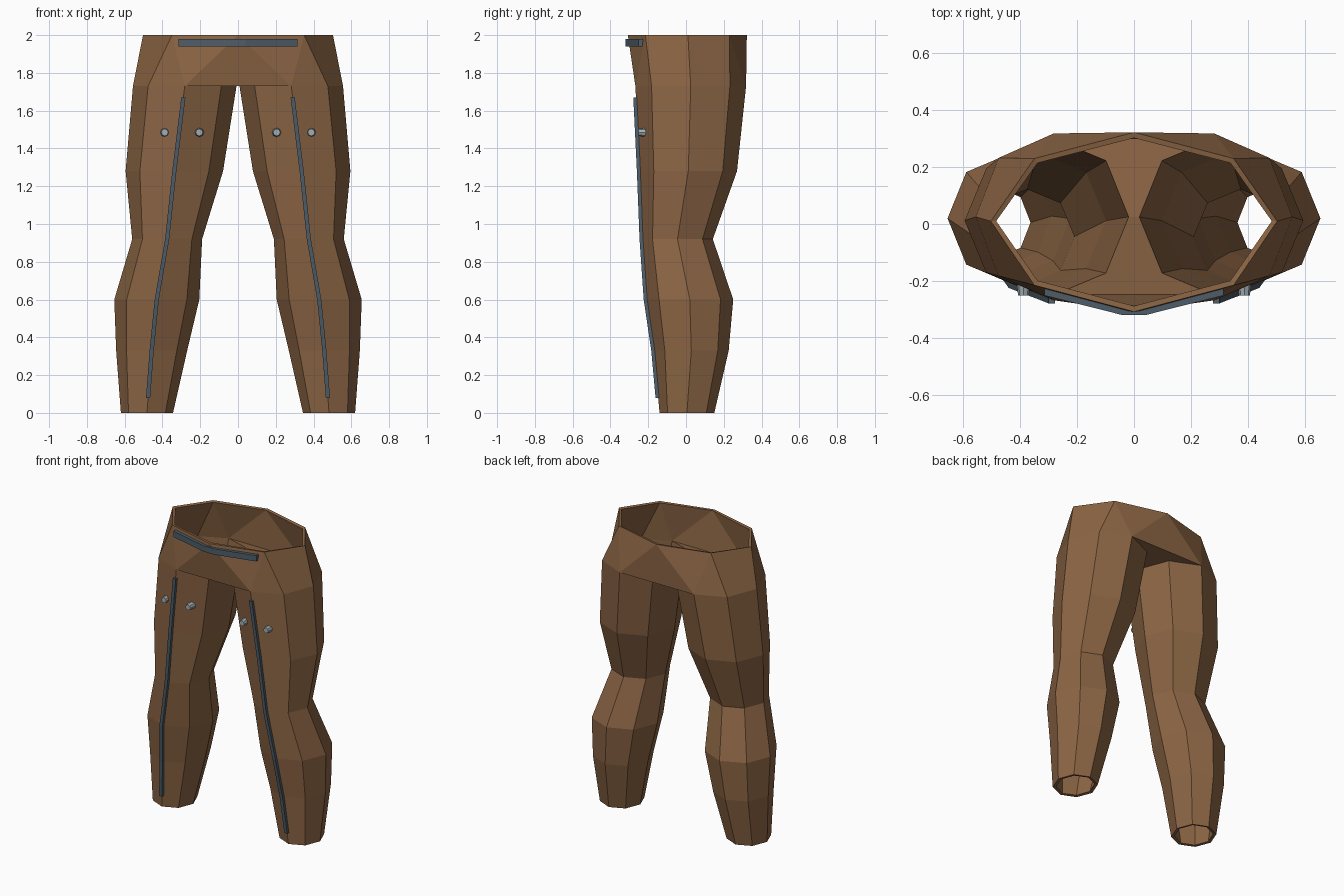
import bpy, bmesh
from math import cos, sin, pi
from mathutils import Vector

if "Cube" in bpy.data.objects:
    bpy.data.objects.remove(bpy.data.objects["Cube"])


def material(name, rgb):
    m = bpy.data.materials.new(name)
    m.diffuse_color = (*rgb, 1)
    m.use_nodes = True
    m.node_tree.nodes["Principled BSDF"].inputs["Base Color"].default_value = m.diffuse_color
    return m


LEATHER = material("brown_leather", (0.26, 0.13, 0.058))
TRIM = material("dark_blue_grey", (0.075, 0.11, 0.14))
METAL = material("pale_metal", (0.36, 0.42, 0.45))


def finish(bm, name, mat):
    me = bpy.data.meshes.new(name)
    bm.to_mesh(me)
    bm.free()
    me.materials.append(mat)
    ob = bpy.data.objects.new(name, me)
    bpy.context.collection.objects.link(ob)
    return ob


# leg rings from hem to hip: z, centre x, centre y, radius x, radius y
RINGS = [(0, .482, .005, .138, .145), (.33, .457, .028, .188, .198),
         (.6, .43, .02, .225, .23), (.92, .375, -.045, .185, .187),
         (1.28, .337, .012, .258, .258), (1.73, .282, .025, .274, .293)]
# waist, front round to the back on one side
WAIST = [(0, -.308), (.35, -.215), (.503, .01), (.35, .23), (0, .322)]

# trousers: two eight-sided legs joined to a faceted hip and open waist
bm = bmesh.new()
hips = {}
for s in (-1, 1):
    prev = None
    for z, cx, cy, rx, ry in RINGS:
        # index 0 front, 2 outer, 4 back, 6 inner
        ring = [bm.verts.new((s * (cx + rx * sin(k * pi / 4)), cy - ry * cos(k * pi / 4), z))
                for k in range(8)]
        if prev:
            for k in range(8):
                j = (k + 1) % 8
                bm.faces.new((prev[k], prev[j], ring[j], ring[k]))
        prev = ring
    hips[s] = prev

front, back = (bm.verts.new((*WAIST[i], 2)) for i in (0, 4))
for s in (-1, 1):
    h = hips[s]
    w = [front] + [bm.verts.new((s * x, y, 2)) for x, y in WAIST[1:4]] + [back]
    for f in ((h[0], w[1], w[0]), (h[0], h[1], w[1]), (h[1], h[2], w[2], w[1]),
              (h[2], h[3], w[3], w[2]), (h[3], h[4], w[3]), (h[4], w[4], w[3])):
        bm.faces.new(f)
L, R = hips[-1], hips[1]
bm.faces.new((L[0], R[0], front))
bm.faces.new((L[4], R[4], back))
# crotch underside, front and back halves
bm.faces.new((L[0], L[7], L[6], R[6], R[7], R[0]))
bm.faces.new((L[4], L[5], L[6], R[6], R[5], R[4]))
bmesh.ops.recalc_face_normals(bm, faces=bm.faces)
bm.normal_update()
if min(bm.faces, key=lambda f: f.calc_center_median().y).normal.y > 0:
    bmesh.ops.reverse_faces(bm, faces=bm.faces)
trousers = finish(bm, "trousers", LEATHER)
wall = trousers.modifiers.new("wall", 'SOLIDIFY')
wall.thickness = .02
wall.offset = -1


def bar(name, path, across, depth):
    """Rectangular strip along a path; across and depth are half-size vectors."""
    bm = bmesh.new()
    prev = None
    for p in path:
        ring = [bm.verts.new(Vector(p) + across * a + depth * d)
                for a, d in ((-1, -1), (1, -1), (1, 1), (-1, 1))]
        if prev:
            for k in range(4):
                j = (k + 1) % 4
                bm.faces.new((prev[k], prev[j], ring[j], ring[k]))
        else:
            bm.faces.new(ring)
        prev = ring
    bm.faces.new(prev)
    bmesh.ops.recalc_face_normals(bm, faces=bm.faces)
    return finish(bm, name, TRIM)


# waist band on the front
bar("waist_band", [(-.315, -.239, 1.96), (-.04, -.308, 1.96), (.04, -.308, 1.96), (.315, -.239, 1.96)],
    Vector((0, 0, .02)), Vector((0, .012, 0)))


def ridge(z):
    """Front crease of a leg at height z."""
    for a, b in zip(RINGS, RINGS[1:]):
        if z <= b[0]:
            t = (z - a[0]) / (b[0] - a[0])
            return a[1] + t * (b[1] - a[1]), a[2] - a[4] + t * (b[2] - b[4] - a[2] + a[4])


for s, side in ((-1, "left"), (1, "right")):
    # seam strip down the front crease
    path = []
    for z in (.08, .33, .6, .92, 1.28, 1.67):
        x, y = ridge(z)
        path.append((s * x, y - .004, z))
    bar(side + "_seam", path, Vector((.011, 0, 0)), Vector((0, .01, 0)))
    # studs on the thigh
    for x, label in ((.205, "inner"), (.388, "outer")):
        bm = bmesh.new()
        bmesh.ops.create_cone(bm, cap_ends=True, segments=8, radius1=.025, radius2=.019, depth=.05)
        stud = finish(bm, f"{side}_{label}_stud", METAL)
        stud.rotation_euler = (pi / 2, 0, 0)
        stud.location = (s * x, -.227, 1.485)
